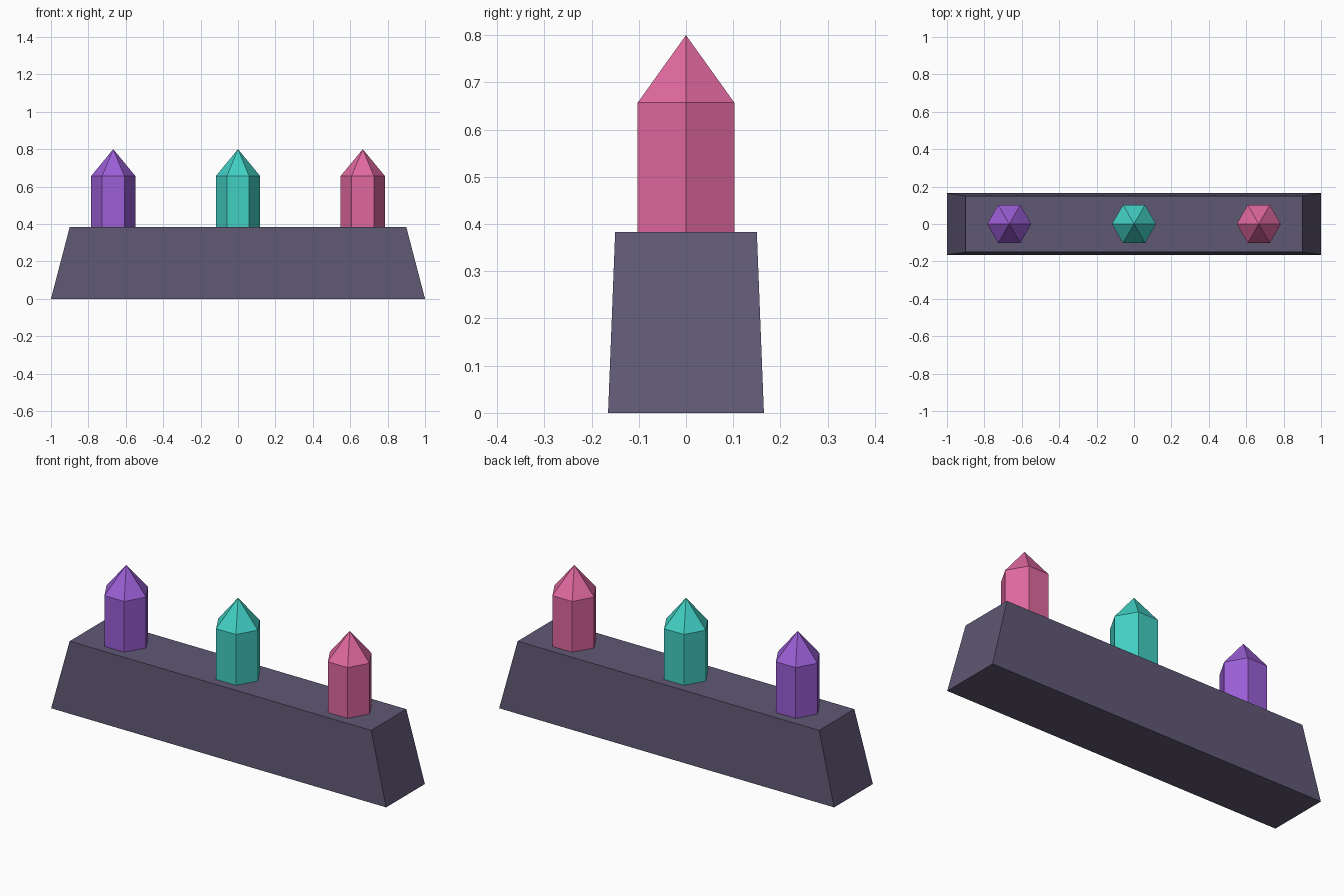
import bpy
import bmesh
import math

cube = bpy.data.objects.get("Cube")
if cube:
    bpy.data.objects.remove(cube, do_unlink=True)


def make_material(name, hex_colour):
    srgb = [int(hex_colour[i:i + 2], 16) / 255 for i in (0, 2, 4)]
    linear = [c / 12.92 if c < 0.04045 else ((c + 0.055) / 1.055) ** 2.4 for c in srgb]
    mat = bpy.data.materials.new(name)
    mat.use_nodes = True
    mat.diffuse_color = (*linear, 1)
    mat.node_tree.nodes["Principled BSDF"].inputs["Base Color"].default_value = (*linear, 1)
    return mat


def make_object(name, bm, mat):
    bmesh.ops.recalc_face_normals(bm, faces=bm.faces)
    mesh = bpy.data.meshes.new(name)
    bm.to_mesh(mesh)
    bm.free()
    mesh.materials.append(mat)
    obj = bpy.data.objects.new(name, mesh)
    bpy.context.collection.objects.link(obj)
    return obj


BASE_TOP = 0.383
SHOULDER = 0.657
TIP = 0.8
RADIUS = 0.118

# Tapered stone base
bm = bmesh.new()
bmesh.ops.create_cube(bm, size=2)
for v in bm.verts:
    upper = v.co.z > 0
    v.co.x *= 0.9 if upper else 1.0
    v.co.y *= 0.15 if upper else 0.165
    v.co.z = BASE_TOP if upper else 0
make_object("stone_base", bm, make_material("slate purple", "5f5874"))


# Six-sided crystal: a prism whose top is drawn up to a point
def crystal(name, x, mat):
    bm = bmesh.new()
    ring = [bm.verts.new((RADIUS * math.cos(i * math.pi / 3),
                          RADIUS * math.sin(i * math.pi / 3), 0)) for i in range(6)]
    bottom = bm.faces.new(ring)
    top = bmesh.ops.extrude_face_region(bm, geom=[bottom], use_keep_orig=True)["geom"]
    bmesh.ops.translate(bm, vec=(0, 0, SHOULDER - BASE_TOP),
                        verts=[g for g in top if isinstance(g, bmesh.types.BMVert)])
    cap = [g for g in top if isinstance(g, bmesh.types.BMFace)]
    tip = bmesh.ops.poke(bm, faces=cap)["verts"][0]
    tip.co.z = TIP - BASE_TOP
    obj = make_object(name, bm, mat)
    obj.location = (x, 0, BASE_TOP)


crystal("right_crystal", -0.667, make_material("violet", "9b5fd6"))
crystal("middle_crystal", 0, make_material("turquoise", "42d0c4"))
crystal("left_crystal", 0.667, make_material("pink", "e068a0"))
